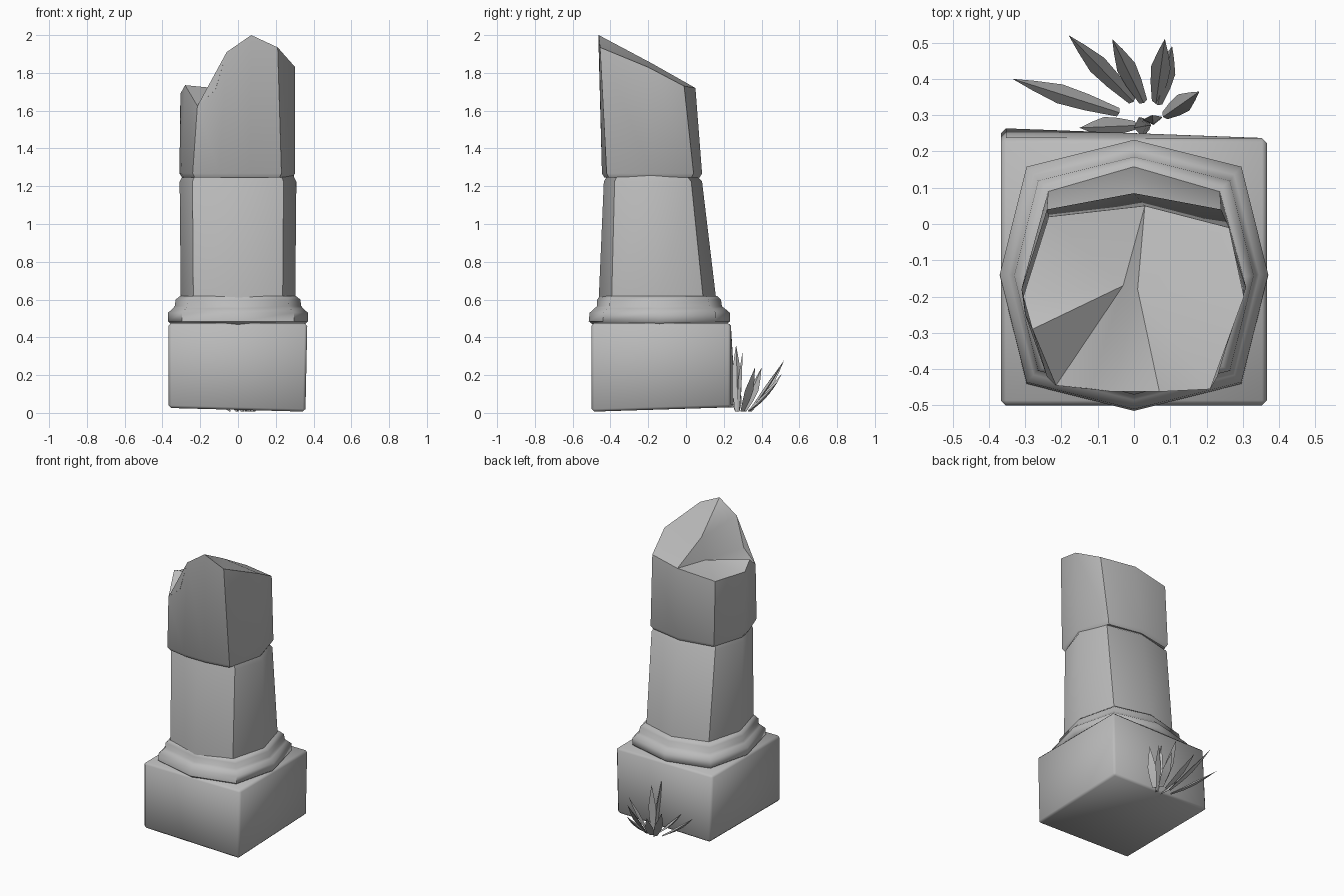
import bpy, bmesh, math
from mathutils import Vector

if "Cube" in bpy.data.objects:
    bpy.data.objects.remove(bpy.data.objects["Cube"], do_unlink=True)

# One plain stone grey for everything
stone = bpy.data.materials.new("stone_grey")
stone.use_nodes = True
grey = (0.5, 0.5, 0.5, 1)
stone.diffuse_color = grey
stone.node_tree.nodes["Principled BSDF"].inputs["Base Color"].default_value = grey


def finish(name, bm, angle):
    bmesh.ops.recalc_face_normals(bm, faces=bm.faces[:])
    mesh = bpy.data.meshes.new(name)
    bm.to_mesh(mesh)
    bm.free()
    mesh.materials.append(stone)
    obj = bpy.data.objects.new(name, mesh)
    bpy.context.collection.objects.link(obj)
    bpy.ops.object.select_all(action='DESELECT')
    bpy.context.view_layer.objects.active = obj
    obj.select_set(True)
    bpy.ops.object.shade_smooth_by_angle(angle=math.radians(angle))
    return obj


def bridge(bm, a, b):
    n = len(a)
    for i in range(n):
        j = (i + 1) % n
        bm.faces.new((a[i], a[j], b[j], b[i]))


def octagon(bm, z, half_x, front, back, corner=0.8):
    """Eight-sided ring with a vertex on each axis."""
    cy, half_y = (front + back) / 2, (back - front) / 2
    ring = []
    for i in range(8):
        a = i * math.pi / 4
        s = 1 if i % 2 == 0 else corner / math.cos(math.pi / 4)
        ring.append(bm.verts.new((half_x * s * math.cos(a), cy + half_y * s * math.sin(a), z)))
    return ring


def lathe_rings(name, rows, angle, corner):
    bm = bmesh.new()
    rings = [octagon(bm, *row, corner) for row in rows]
    for a, b in zip(rings, rings[1:]):
        bridge(bm, a, b)
    bm.faces.new(rings[0])
    bm.faces.new(rings[-1])
    return finish(name, bm, angle)


# Slightly uneven plinth block with worn edges
bm = bmesh.new()
bmesh.ops.create_cube(bm, size=2)
for v in bm.verts:
    sx, sy, sz = v.co
    x = 0.367 * sx
    y = 0.237 if sy > 0 else -0.5
    z = 0.475
    if sz < 0:
        z = 0.03 if sy > 0 else 0.016 - 0.01 * sx
        if sx > 0:
            x -= 0.01
        elif sy > 0:
            y += 0.028
    v.co = (x, y, z)
bmesh.ops.bevel(bm, geom=bm.edges[:], offset=0.014, segments=1, affect='EDGES')
finish("plinth_block", bm, 60)

# Stepped moulding: z, half width, front y, back y
lathe_rings("base_moulding", [
    (0.465, 0.35, -0.49, 0.21), (0.485, 0.37, -0.515, 0.232),
    (0.53, 0.37, -0.51, 0.232), (0.553, 0.345, -0.485, 0.205),
    (0.565, 0.335, -0.47, 0.19), (0.6, 0.33, -0.47, 0.185),
    (0.62, 0.305, -0.455, 0.165)], 50, 0.8)

# Tapered lower drum with a worn joint on top
lathe_rings("lower_drum", [
    (0.6, 0.303, -0.462, 0.16), (1.225, 0.309, -0.435, 0.085),
    (1.25, 0.296, -0.42, 0.06), (1.29, 0.29, -0.42, 0.05)], 40, 0.78)

# Broken upper drum: outlines at the joint and along the fracture
joint = [(-0.3, -0.25), (-0.31, -0.18), (-0.24, 0.04), (0, 0.085), (0.24, 0.04),
         (0.302, -0.18), (0.23, -0.42), (0.06, -0.445), (-0.1, -0.445), (-0.24, -0.42)]
fracture = [(-0.28, -0.29, 1.735), (-0.305, -0.2, 1.69), (-0.235, 0.02, 1.69),
            (0.03, 0.05, 1.72), (0.262, -0.01, 1.73), (0.303, -0.2, 1.83),
            (0.21, -0.455, 1.935), (0.07, -0.462, 2), (-0.06, -0.462, 1.91),
            (-0.215, -0.445, 1.625)]
bm = bmesh.new()
foot = [bm.verts.new((x * 0.95, (y + 0.18) * 0.95 - 0.18, 1.245)) for x, y in joint]
low = [bm.verts.new((x, y, 1.268)) for x, y in joint]
rim = [bm.verts.new(p) for p in fracture]
bm.faces.new(foot)
bridge(bm, foot, low)
bridge(bm, low, rim)
spike, left, back_l, back, back_r, right, front_r, peak, step_top, front_l = rim
step_low = bm.verts.new((-0.12, -0.455, 1.71))
bm.faces.new((front_l, step_low, step_top))
ridge = bm.verts.new((0.01, -0.18, 1.85))
hollow = bm.verts.new((-0.03, -0.17, 1.71))
for a, b in zip((step_low, front_l, spike, left, back_l), (front_l, spike, left, back_l, back)):
    bm.faces.new((a, b, hollow))
for a, b in zip((back, back_r, right, front_r, peak), (back_r, right, front_r, peak, step_top)):
    bm.faces.new((a, b, ridge))
bm.faces.new((step_low, hollow, ridge, step_top))
bm.faces.new((hollow, back, ridge))
finish("broken_upper_drum", bm, 40)


# Grass tuft: three-sided blades fanning from the foot of the back face
def blade(bm, root, tip, width):
    root, tip = Vector(root), Vector(tip)
    lean = tip - root
    side = Vector((-lean.y, lean.x, 0)).normalized()
    out = lean.cross(side).normalized()
    rings = []
    for t, w in ((0, 0.45), (0.3, 0.85), (0.55, 1), (0.8, 0.5)):
        c = root + lean * t - Vector((0, 0, 0.06 * t * (1 - t)))
        rings.append([bm.verts.new(c + side * width * w),
                      bm.verts.new(c + out * width * w * 0.6),
                      bm.verts.new(c - side * width * w)])
    for a, b in zip(rings, rings[1:]):
        bridge(bm, a, b)
    bm.faces.new(rings[0])
    point = bm.verts.new(tip)
    for i in range(3):
        bm.faces.new((rings[-1][i], rings[-1][(i + 1) % 3], point))


bm = bmesh.new()
tips = [(-0.335, 0.4, 0.24), (-0.18, 0.52, 0.28), (-0.06, 0.51, 0.21), (0.085, 0.51, 0.26),
        (0.105, 0.49, 0.17), (0.18, 0.365, 0.24), (-0.15, 0.265, 0.17), (0, 0.265, 0.36),
        (0.05, 0.3, 0.33)]
for x, y, z in tips:
    blade(bm, (0.04 + 0.25 * x, 0.2 + 0.27 * y, 0.008), (x, y, z), 0.027)
finish("grass_tuft", bm, 50)
